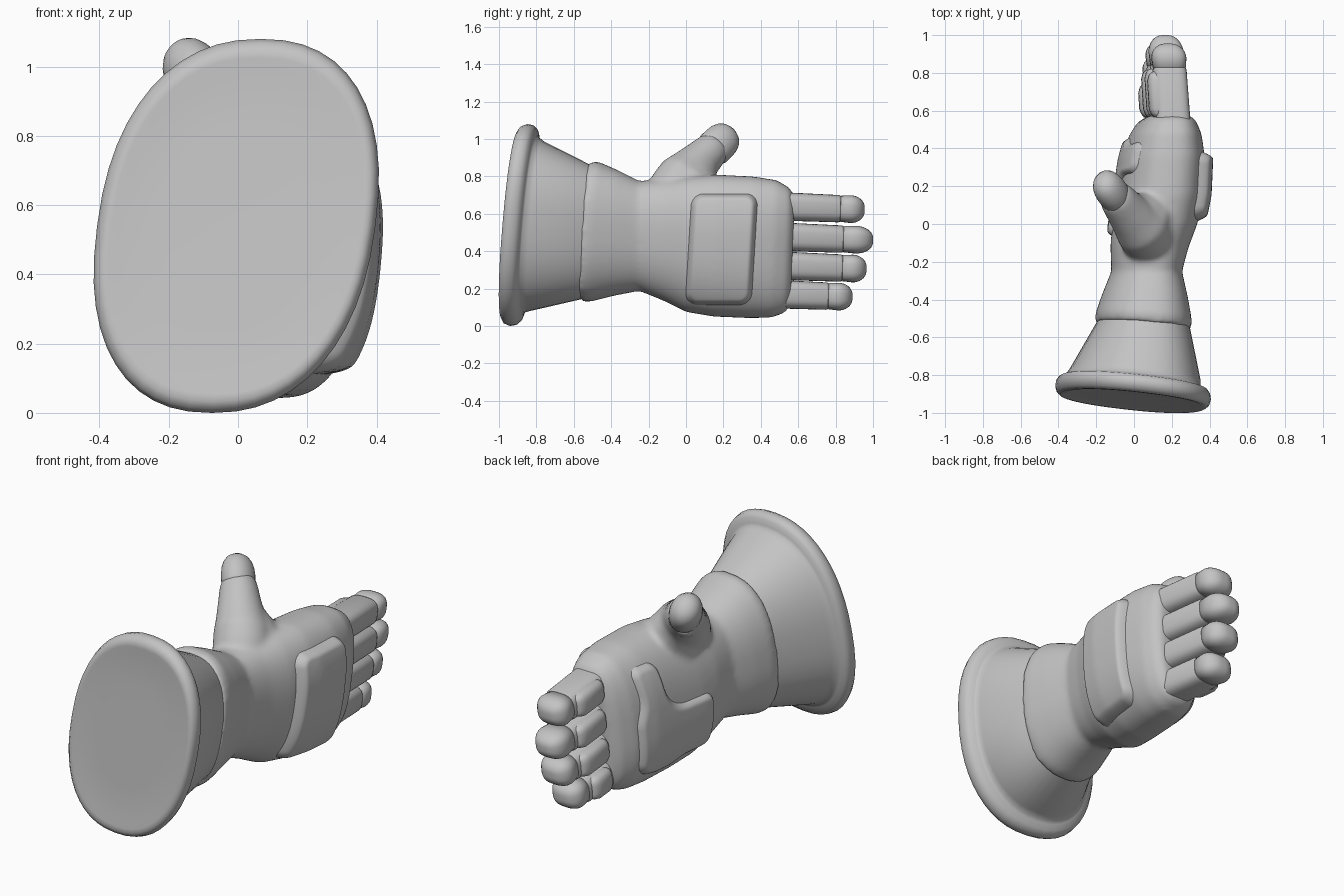
import bpy, bmesh, math
from mathutils import Vector
from mathutils.bvhtree import BVHTree

if "Cube" in bpy.data.objects:
    bpy.data.objects.remove(bpy.data.objects["Cube"])

grey = bpy.data.materials.new("light_grey")
grey.diffuse_color = (0.55, 0.55, 0.55, 1)
grey.use_nodes = True
grey.node_tree.nodes["Principled BSDF"].inputs["Base Color"].default_value = grey.diffuse_color


def make_object(name, bm, angle=40):
    bmesh.ops.recalc_face_normals(bm, faces=bm.faces[:])
    me = bpy.data.meshes.new(name)
    bm.to_mesh(me)
    bm.free()
    ob = bpy.data.objects.new(name, me)
    bpy.context.collection.objects.link(ob)
    me.materials.append(grey)
    bpy.ops.object.select_all(action='DESELECT')
    ob.select_set(True)
    bpy.context.view_layer.objects.active = ob
    bpy.ops.object.shade_smooth_by_angle(angle=math.radians(angle))
    return ob


def section(y, x0, x1, z0, z1, n=2.5, tx=0.0, tz=0.0, shear=0.1, count=48):
    """Rounded-oval ring across y, tilted by tx/tz and leaning by shear."""
    cx, cz, a, b = (x0 + x1) / 2, (z0 + z1) / 2, (x1 - x0) / 2, (z1 - z0) / 2
    ring = []
    for i in range(count):
        t = 2 * math.pi * i / count
        c, s = math.cos(t), math.sin(t)
        dz = b * math.copysign(abs(s) ** (2 / n), s)
        dx = a * math.copysign(abs(c) ** (2 / n), c) + shear * dz
        ring.append(Vector((cx + dx, y + tx * dx + tz * dz, cz + dz)))
    return ring


def loft(bm, rings):
    """Skin a list of equal rings and close both ends."""
    vs = [[bm.verts.new(p) for p in r] for r in rings]
    n = len(rings[0])
    for r0, r1 in zip(vs, vs[1:]):
        for i in range(n):
            bm.faces.new((r0[i], r0[(i + 1) % n], r1[(i + 1) % n], r1[i]))
    for end in (vs[0], vs[-1]):
        mid = bm.verts.new(sum((v.co for v in end), Vector()) / n)
        for i in range(n):
            bm.faces.new((end[i], end[(i + 1) % n], mid))


def tube(bm, stations, axis, flat=0.85, count=32):
    """Oval tube through (centre, radius) stations, rings square to the axis."""
    u = axis.cross(Vector((1, 0, 0))).normalized()
    v = u.cross(axis)
    loft(bm, [[Vector(c) + u * r * math.cos(2 * math.pi * i / count)
               + v * r * flat * math.sin(2 * math.pi * i / count)
               for i in range(count)] for c, r in stations])


# Flared cuff with a rolled rim and nearly flat end
bm = bmesh.new()
rings = []
for y, s in [(-0.93, 0.5), (-0.931, 0.84), (-0.936, 0.9), (-0.936, 0.94), (-0.922, 0.98),
             (-0.895, 1.0), (-0.865, 0.99), (-0.845, 0.955), (-0.838, 0.9), (-0.83, 0.87)]:
    rings.append(section(y, -0.005 - 0.402 * s, -0.005 + 0.402 * s,
                         0.54 - 0.54 * s, 0.54 + 0.54 * s, 2.3, -0.12, 0.1, 0.13))
rings.append(section(-0.80, -0.335, 0.345, 0.08, 0.99, 2.35, -0.11, 0.09, 0.12))
rings.append(section(-0.53, -0.19, 0.29, 0.145, 0.86, 2.4, -0.08, 0.07))
rings.append(section(-0.45, -0.14, 0.25, 0.19, 0.81, 2.4, -0.08, 0.07))
loft(bm, rings)
make_object("cuff", bm, 100)

# Hand: wrist sleeve, palm and thumb root fused into one smooth skin
bm = bmesh.new()
loft(bm, [section(*r) for r in [
    (-0.545, -0.16, 0.27, 0.17, 0.84, 2.4, -0.08, 0.07),
    (-0.54, -0.20, 0.30, 0.13, 0.875, 2.4, -0.08, 0.07),
    (-0.49, -0.20, 0.30, 0.13, 0.88, 2.4, -0.07, 0.06),
    (-0.38, -0.165, 0.28, 0.16, 0.835, 2.4, -0.04, 0.04),
    (-0.25, -0.115, 0.25, 0.188, 0.775, 2.4),
    (-0.12, -0.12, 0.285, 0.135, 0.785, 2.4),
    (0.0, -0.11, 0.33, 0.075, 0.80, 2.4),
    (0.15, -0.085, 0.36, 0.05, 0.81, 2.4),
    (0.35, -0.055, 0.368, 0.042, 0.80, 2.5, 0, 0.02),
    (0.47, -0.02, 0.35, 0.045, 0.78, 2.6, 0, 0.04),
    (0.54, 0.025, 0.32, 0.07, 0.74, 2.8, 0, 0.04),
    (0.57, 0.07, 0.285, 0.11, 0.69, 2.8, 0, 0.04)]])
axis = Vector((-0.19, 0.25, 0.24)).normalized()
tube(bm, [((0.11, -0.12, 0.62), 0.15), ((0.07, -0.06, 0.72), 0.15), ((0.04, -0.02, 0.78), 0.145),
          ((0.0, 0.025, 0.83), 0.125), ((-0.05, 0.085, 0.89), 0.108), ((-0.09, 0.135, 0.94), 0.096),
          ((-0.11, 0.165, 0.965), 0.08)], axis, 1.0)
# web filling the corner between thumb and palm
tube(bm, [((0.09, 0.0, 0.66), 0.18), ((0.06, 0.045, 0.74), 0.16), ((0.03, 0.08, 0.80), 0.115),
          ((0.0, 0.10, 0.84), 0.085), ((-0.02, 0.12, 0.87), 0.06)], axis, 0.9)
hand = make_object("hand", bm)
mod = hand.modifiers.new("fuse", 'REMESH')
mod.mode = 'VOXEL'
mod.voxel_size = 0.013
mod.use_smooth_shade = True
mod = hand.modifiers.new("soften", 'SMOOTH')
mod.factor = 0.5
mod.iterations = 14

# Thumb: rounded tip, with a small pad band below it
bm = bmesh.new()
c = Vector((-0.11, 0.16, 0.96))
tube(bm, [(c + axis * d, r) for d, r in [
    (-0.05, 0.07), (-0.045, 0.088), (-0.02, 0.098), (0.03, 0.098), (0.065, 0.094), (0.095, 0.083),
    (0.117, 0.066), (0.132, 0.042), (0.138, 0.015)]], axis)
make_object("thumb_tip", bm, 60)
bm = bmesh.new()
c = Vector((-0.09, 0.12, 0.90))
tube(bm, [(c + axis * d, r) for d, r in [
    (-0.045, 0.055), (-0.04, 0.075), (-0.025, 0.084), (0.02, 0.08), (0.03, 0.07), (0.032, 0.06)]], axis)
make_object("thumb_band", bm, 60)

# Fingers: squarish base segment, rounded tip and inner pad
for name, cx, cz, end in [("index", 0.203, 0.632, 0.955), ("middle", 0.19, 0.47, 1.0),
                          ("ring", 0.172, 0.315, 0.965), ("little", 0.152, 0.162, 0.89)]:
    joint = end - 0.125 if end < 1 else 0.845

    def ring(y, w, h, n, ox=0.0):
        x = cx + ox - 0.06 * (y - 0.57)
        z = cz - 0.04 * (y - 0.7)
        return section(y, x - w, x + w, z - h, z + h, n, 0, 0.03, 0.08, 32)

    bm = bmesh.new()
    loft(bm, [ring(0.50, 0.094, 0.076, 3.2), ring(joint - 0.015, 0.089, 0.073, 3.2),
              ring(joint - 0.004, 0.085, 0.069, 3), ring(joint, 0.075, 0.06, 3)])
    make_object(name + "_finger_base", bm)
    bm = bmesh.new()
    tip = end - joint
    loft(bm, [ring(joint - 0.008, 0.075, 0.06, 2.8), ring(joint, 0.088, 0.07, 2.8)] +
         [ring(joint + tip * (0.4 + 0.6 * math.sin(a)), 0.014 + 0.078 * math.cos(a),
               0.012 + 0.062 * math.cos(a), 2.8)
          for a in [math.pi / 2 * k / 8 for k in range(9)]])
    make_object(name + "_finger_tip", bm, 60)
    bm = bmesh.new()
    loft(bm, [ring(y, w, h, 3.2, -0.065) for y, w, h in [
        (0.565, 0.035, 0.045), (0.585, 0.048, 0.058), (0.61, 0.056, 0.063), (joint - 0.07, 0.056, 0.063),
        (joint - 0.04, 0.046, 0.056), (joint - 0.025, 0.03, 0.045)]])
    make_object(name + "_finger_pad", bm, 60)

# Raised pads laid on the hand: shape given as a distance rule in (y, z)
depsgraph = bpy.context.evaluated_depsgraph_get()
skin = BVHTree.FromObject(hand, depsgraph)


def box_distance(y, z, cy, cz, hy, hz, r):
    qy, qz = abs(y - cy) - hy + r, abs(z - cz) - hz + r
    return math.hypot(max(qy, 0), max(qz, 0)) + min(max(qy, qz), 0) - r


def back_shape(y, z):
    return box_distance(y - 0.06 * (z - 0.41), z, 0.19, 0.41, 0.172, 0.292, 0.06)


def palm_shape(y, z):
    a = box_distance(y, z, 0.185, 0.305, 0.245, 0.145, 0.05)
    b = box_distance(y - 0.1 * (z - 0.6), z, 0.345, 0.44, 0.08, 0.27, 0.05)
    h = max(0.14 - abs(a - b), 0) / 0.14
    return min(a, b) - h * h * 0.035


def surface_pad(name, shape, side, height):
    bm = bmesh.new()
    step, grid = 0.008, {}
    for i in range(75):
        for j in range(90):
            y, z = -0.1 + i * step, 0.06 + j * step
            d = shape(y, z)
            if d > 0.016:
                continue
            hit, normal, _, _ = skin.ray_cast(Vector((side * 2, y, z)), Vector((-side, 0, 0)))
            if hit is None:
                continue
            t = min(max((0.012 - d) / 0.04, 0), 1)
            lift = -0.02 + (height + 0.02) * t * (2 - t)
            # lift mostly sideways so the outline stays true
            grid[i, j] = bm.verts.new(hit + Vector((side, 0, 0.25 * normal.z)) * lift)
    for i, j in list(grid):
        quad = [(i, j), (i + 1, j), (i + 1, j + 1), (i, j + 1)]
        if all(q in grid for q in quad):
            bm.faces.new([grid[q] for q in quad])
    ob = make_object(name, bm, 80)
    if ob.data.polygons[len(ob.data.polygons) // 2].normal.x * side < 0:
        ob.data.flip_normals()


surface_pad("back_plate", back_shape, 1, 0.045)
surface_pad("palm_pad", palm_shape, -1, 0.024)
